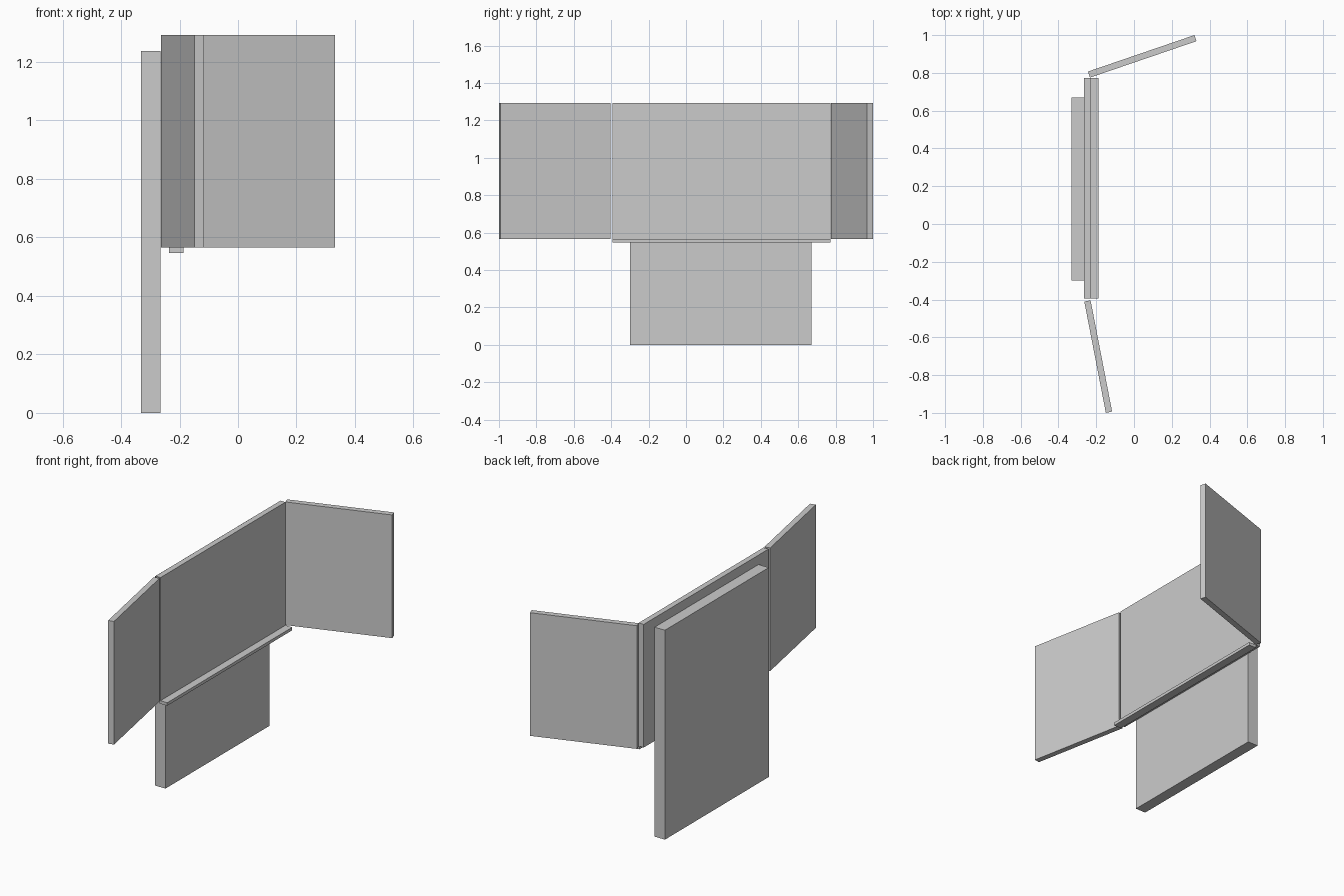
import bpy, bmesh

if "Cube" in bpy.data.objects:
    bpy.data.objects.remove(bpy.data.objects["Cube"])


def prism(name, outline, z0, z1):
    """Extrude a plan outline (x, y) from z0 up to z1."""
    bm = bmesh.new()
    face = bm.faces.new([bm.verts.new((x, y, z0)) for x, y in outline])
    ext = bmesh.ops.extrude_face_region(bm, geom=[face])
    top = [v for v in ext["geom"] if isinstance(v, bmesh.types.BMVert)]
    bmesh.ops.translate(bm, verts=top, vec=(0, 0, z1 - z0))
    bmesh.ops.recalc_face_normals(bm, faces=bm.faces)
    mesh = bpy.data.meshes.new(name)
    bm.to_mesh(mesh)
    bm.free()
    obj = bpy.data.objects.new(name, mesh)
    bpy.context.collection.objects.link(obj)
    return obj


def box(name, x0, x1, y0, y1, z0, z1):
    return prism(name, [(x0, y0), (x1, y0), (x1, y1), (x0, y1)], z0, z1)


BOTTOM, TOP = 0.565, 1.293

# Thick backing slab standing on the floor
box("backing_slab", -0.332, -0.265, -0.299, 0.671, 0, 1.238)

# Central board with the narrow tray along its lower edge
box("main_board", -0.264, -0.231, -0.394, 0.773, BOTTOM, TOP)
box("tray", -0.236, -0.187, -0.394, 0.773, 0.547, BOTTOM)

# Angled side wings
prism("front_wing", [(-0.263, -0.411), (-0.149, -1.0),
                     (-0.116, -0.993), (-0.230, -0.404)], BOTTOM, TOP)
prism("back_wing", [(-0.233, 0.775), (0.331, 0.968),
                    (0.320, 1.0), (-0.244, 0.807)], BOTTOM, TOP)
